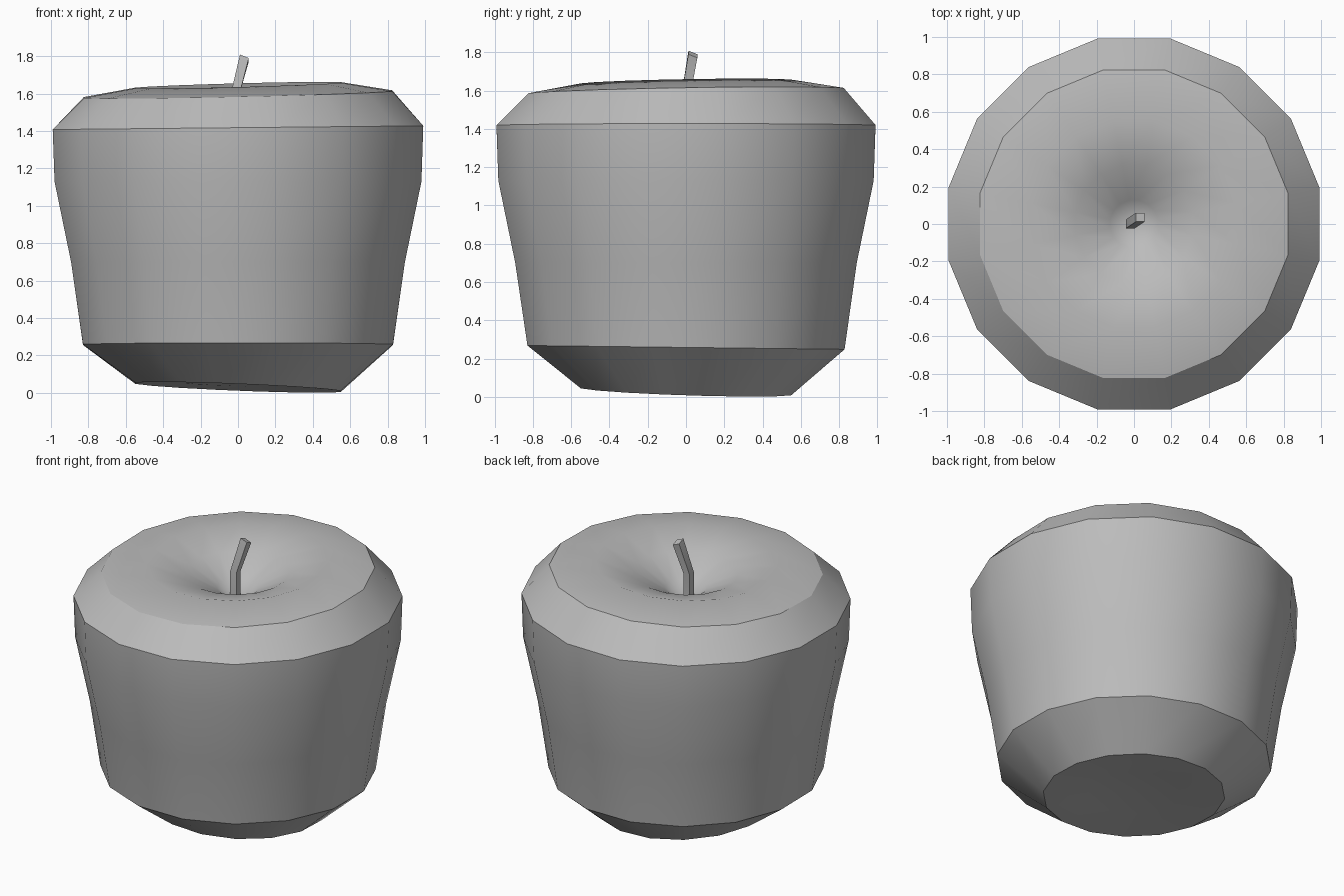
import bpy, bmesh
from math import sin, cos, pi, radians
from mathutils import Vector

cube = bpy.data.objects.get("Cube")
if cube:
    bpy.data.objects.remove(cube, do_unlink=True)

grey = bpy.data.materials.new("plain grey")
grey.use_nodes = True
grey.diffuse_color = (0.5, 0.5, 0.5, 1)
grey.node_tree.nodes["Principled BSDF"].inputs["Base Color"].default_value = (0.5, 0.5, 0.5, 1)


def finish(bm, name):
    """Turn a bmesh into a named, angle-smoothed grey object."""
    bmesh.ops.recalc_face_normals(bm, faces=bm.faces)
    mesh = bpy.data.meshes.new(name)
    bm.to_mesh(mesh)
    bm.free()
    mesh.materials.append(grey)
    obj = bpy.data.objects.new(name, mesh)
    bpy.context.collection.objects.link(obj)
    bpy.ops.object.select_all(action="DESELECT")
    bpy.context.view_layer.objects.active = obj
    obj.select_set(True)
    bpy.ops.object.shade_smooth_by_angle(angle=radians(33))
    return obj


def ring(bm, centre, radius, sides, tilt=(0, 0)):
    """Ring of vertices, its height leaning with x and y."""
    verts = []
    for i in range(sides):
        a = 2 * pi * (i + 0.5) / sides
        x, y = radius * cos(a), radius * sin(a)
        z = tilt[0] * x + tilt[1] * y
        verts.append(bm.verts.new(Vector(centre) + Vector((x, y, z))))
    return verts


def bridge(bm, low, high):
    n = len(low)
    for i in range(n):
        j = (i + 1) % n
        bm.faces.new((low[i], low[j], high[j], high[i]))


def fan(bm, loop, tip):
    point = bm.verts.new(tip)
    for i, v in enumerate(loop):
        bm.faces.new((v, loop[(i + 1) % len(loop)], point))


# Fruit: sixteen-sided rings of (radius, height, lean x, lean y), bottom to top
PROFILE = [
    (0.28, 0.045, -0.03, -0.03),
    (0.56, 0.03, -0.04, -0.033),
    (0.845, 0.258, 0, -0.012),
    (0.91, 0.70, 0, 0),
    (1.0, 1.13, 0, 0),
    (1.01, 1.418, 0.01, 0),
    (0.84, 1.597, 0.022, 0.017),
    (0.56, 1.645, 0.027, 0.018),
    (0.32, 1.575, 0.02, 0.01),
    (0.13, 1.475, 0, 0),
]
bm = bmesh.new()
rings = [ring(bm, (0, 0, z), r, 16, (tx, ty)) for r, z, tx, ty in PROFILE]
for low, high in zip(rings, rings[1:]):
    bridge(bm, low, high)
fan(bm, rings[0], (0, 0, 0.07))
fan(bm, rings[-1], (0, 0, 1.38))
finish(bm, "fruit")

# Stem: four-sided, bent above the hollow
bm = bmesh.new()
path = [((-0.02, 0, 1.36), 0), ((-0.02, 0, 1.58), 0), ((0.034, 0.036, 1.79), -0.4)]
rings = [ring(bm, c, 0.033, 4, (t, t)) for c, t in path]
for low, high in zip(rings, rings[1:]):
    bridge(bm, low, high)
bm.faces.new(rings[0])
bm.faces.new(rings[-1])
finish(bm, "stem")
